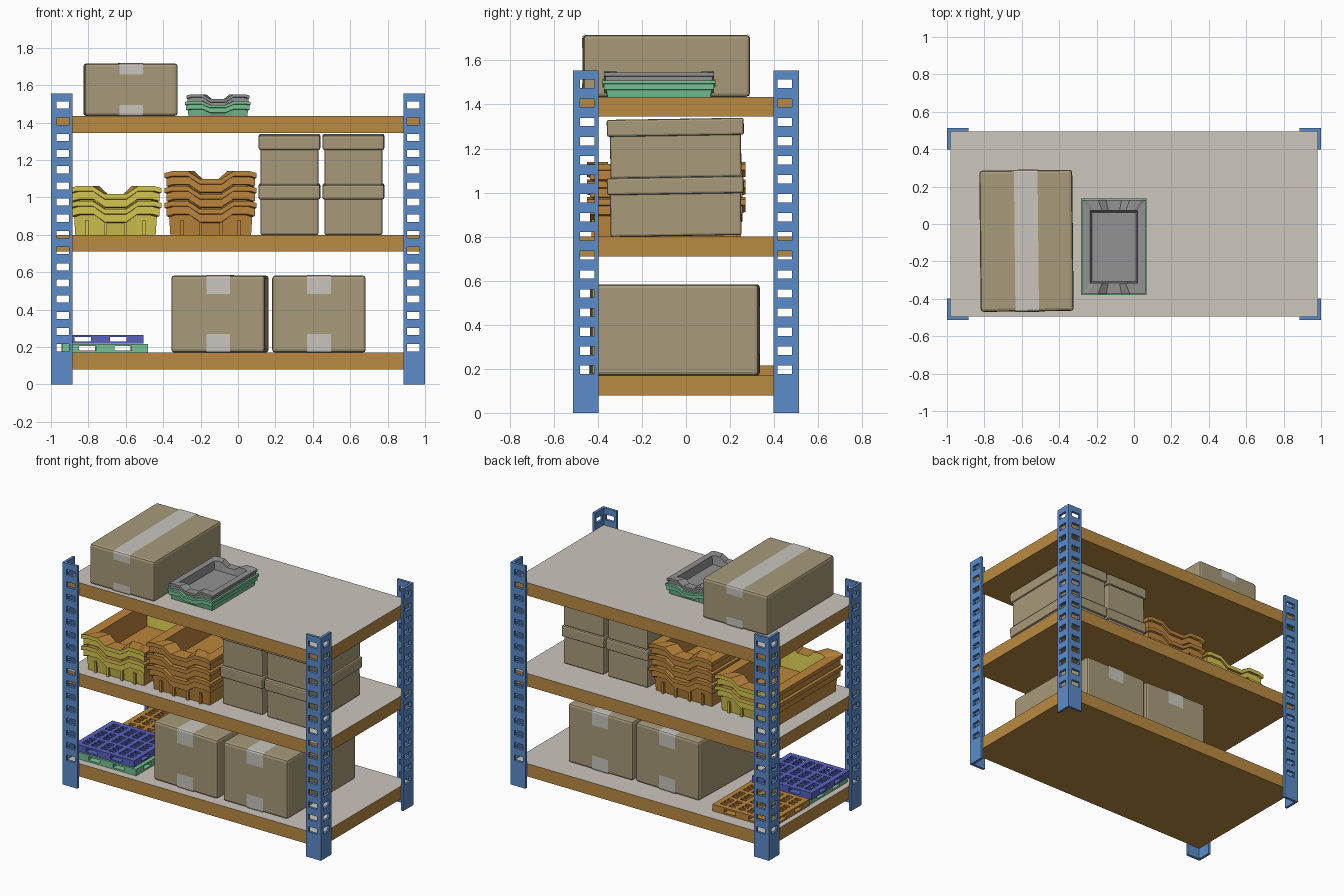
import bpy, bmesh, math
from mathutils import Matrix, Vector

if "Cube" in bpy.data.objects:
    bpy.data.objects.remove(bpy.data.objects["Cube"])


def material(name, r, g, b):
    m = bpy.data.materials.new(name)
    lin = [((c / 255 + 0.055) / 1.055) ** 2.4 for c in (r, g, b)]
    m.diffuse_color = (*lin, 1)
    m.use_nodes = True
    m.node_tree.nodes["Principled BSDF"].inputs["Base Color"].default_value = m.diffuse_color
    return m


STEEL = material("steel blue", 92, 140, 202)
WOOD = material("wood edge", 186, 138, 66)
BOARD = material("board grey beige", 204, 199, 189)
CARD = material("cardboard", 168, 154, 122)
TAPE = material("tape", 200, 197, 189)
ORANGE = material("orange plastic", 188, 134, 60)
YELLOW = material("yellow plastic", 211, 197, 80)
GREEN = material("green plastic", 118, 194, 148)
VIOLET = material("violet blue plastic", 88, 98, 190)
GREY = material("grey plastic", 146, 146, 146)


def finish(bm, name, *mats):
    bmesh.ops.recalc_face_normals(bm, faces=bm.faces)
    me = bpy.data.meshes.new(name)
    bm.to_mesh(me)
    bm.free()
    for m in mats:
        me.materials.append(m)
    ob = bpy.data.objects.new(name, me)
    bpy.context.collection.objects.link(ob)
    return ob


def add_box(bm, x0, x1, y0, y1, z0, z1):
    mat = Matrix.Translation(((x0 + x1) / 2, (y0 + y1) / 2, (z0 + z1) / 2)) @ \
        Matrix.Diagonal((abs(x1 - x0), abs(y1 - y0), abs(z1 - z0), 1))
    return bmesh.ops.create_cube(bm, size=1, matrix=mat)["verts"]


def add_plate(bm, us, vs, hole, place, thick):
    """Flat grid plate with cells removed, extruded along the vector thick."""
    g = [[bm.verts.new(place(u, v)) for v in vs] for u in us]
    faces = [bm.faces.new((g[i][j], g[i + 1][j], g[i + 1][j + 1], g[i][j + 1]))
             for i in range(len(us) - 1) for j in range(len(vs) - 1) if not hole(i, j)]
    ret = bmesh.ops.extrude_face_region(bm, geom=faces, use_keep_orig=True)
    bmesh.ops.translate(bm, vec=Vector(thick),
                        verts=[e for e in ret["geom"] if isinstance(e, bmesh.types.BMVert)])
    bmesh.ops.delete(bm, geom=[v for v in bm.verts if not v.link_faces], context="VERTS")


# slotted corner posts
slot_z = [0.0]
for k in range(16):
    c = 0.196 + k * 0.0865
    slot_z += [c - 0.019, c + 0.019]
slot_z.append(1.555)
slot_u = [0, 0.03, 0.096, 0.115]
is_slot = lambda i, j: i == 1 and j % 2 == 1
T = 0.018
for sx, side in ((-1, "left"), (1, "right")):
    for sy, end in ((-1, "front"), (1, "back")):
        bm = bmesh.new()
        add_plate(bm, slot_u, slot_z, is_slot,
                  lambda u, v: (sx * (1 - u), sy * 0.512, v), (0, -sy * T, 0))
        add_plate(bm, slot_u, slot_z, is_slot,
                  lambda u, v: (sx, sy * (0.512 - u), v), (-sx * T, 0, 0))
        finish(bm, f"{end}_{side}_post", STEEL)

# shelves: wooden edge, pale top
for name, top in (("lower", 0.17), ("middle", 0.80), ("upper", 1.435)):
    bm = bmesh.new()
    add_box(bm, -0.982, 0.982, -0.494, 0.494, top - 0.09, top)
    bm.normal_update()
    for f in bm.faces:
        f.material_index = int(f.normal.z > 0.9)
    finish(bm, f"{name}_shelf", WOOD, BOARD)


# taped cartons
def carton(name, x, y, z, w, d, h, turn, drop):
    M = Matrix.Translation((x, y, z)) @ Matrix.Rotation(math.radians(turn), 4, "Z")
    bm = bmesh.new()
    add_box(bm, -w / 2, w / 2, -d / 2, d / 2, 0, h)
    bmesh.ops.bevel(bm, geom=bm.edges[:], offset=0.016, segments=2, profile=0.5, affect="EDGES")
    bm.transform(M)
    finish(bm, name, CARD)
    bm = bmesh.new()
    e, c, tw = d / 2 + 0.003, 0.012, 0.063
    half = [(-e, h - drop), (-e, h - c), (-e + c / 3, h - c / 3 + 0.002), (-e + c, h + 0.003)]
    path = half + [(-a, b) for a, b in reversed(half)]
    for flip in (False, True):
        pts = [(a, h - b if flip else b) for a, b in path]
        rows = [[bm.verts.new((s * tw, a, b)) for s in (-1, 1)] for a, b in pts]
        for p, q in zip(rows, rows[1:]):
            bm.faces.new((p[0], p[1], q[1], q[0]))
    bm.transform(M)
    finish(bm, name + "_tape", TAPE)


carton("upper_carton", -0.575, -0.09, 1.435, 0.497, 0.755, 0.281, 0.6, 0.06)
carton("lower_left_carton", -0.096, -0.05, 0.17, 0.5, 0.76, 0.412, -1.6, 0.1)
carton("lower_right_carton", 0.433, -0.05, 0.17, 0.5, 0.76, 0.412, 0, 0.1)


# lidded archive boxes, two stacks of two, tilted slightly
for cx, col in ((0.275, "left"), (0.617, "right")):
    for k, row in enumerate(("bottom", "top")):
        M = Matrix.Translation((cx, -0.045, 0.803 + k * 0.265)) @ Matrix.Rotation(math.radians(0.9), 4, "X")
        for part, w, d, z0, z1 in (("body", 0.31, 0.595, 0, 0.24), ("lid", 0.33, 0.622, 0.19, 0.267)):
            bm = bmesh.new()
            add_box(bm, -w / 2, w / 2, -d / 2, d / 2, z0, z1)
            bmesh.ops.bevel(bm, geom=bm.edges[:], offset=0.01, segments=2, profile=0.5, affect="EDGES")
            bm.transform(M)
            finish(bm, f"{row}_{col}_archive_box_{part}", CARD)


# open stacking crate with dipped end walls
def crate(name, x0, x1, y0, y1, z, h, s, dip, mats, ribs=True):
    cx, cy, hw, hd = (x0 + x1) / 2, (y0 + y1) / 2, (x1 - x0) / 2, (y1 - y0) / 2
    us = (-1, -0.85, -0.5, -0.24, 0.24, 0.5, 0.85, 1)
    dips = (0.25, 0, 0, 1, 1, 0, 0, 0.25)
    # inset in x, inset in y, height, dip share
    prof = [(0.03, 0.04, 0, 0), (0.024, 0.03, h - 0.075 * s, 1), (0.01, 0.014, h - 0.07 * s, 1),
            (0.01, 0.014, h - 0.03 * s, 1), (0, 0, h - 0.026 * s, 1), (0, 0, h, 1),
            (0.07, 0.095, h, 1), (0.085, 0.11, 0.02, 0)]
    bm = bmesh.new()
    rings = []
    for ix, iy, hz, share in prof:
        w, d = hw - ix * s, hd - iy * s
        front = [(cx + u * w, cy - d, z + hz - dip * q * share) for u, q in zip(us, dips)]
        back = [(cx + u * w, cy + d, z + hz - dip * q * share) for u, q in zip(us, dips)]
        rings.append([bm.verts.new(p) for p in front + back[::-1]])
    n = len(rings[0])
    for a, b in zip(rings, rings[1:]):
        for i in range(n):
            bm.faces.new((a[i], a[(i + 1) % n], b[(i + 1) % n], b[i]))
    bm.faces.new(rings[0])
    bm.faces.new(rings[-1])
    if ribs:
        for u in (-0.62, -0.22, 0.22, 0.62):
            for sy in (-1, 1):
                add_box(bm, cx + u * hw - 0.008, cx + u * hw + 0.008, cy + sy * (hd - 0.02 * s),
                        cy + sy * (hd - 0.06 * s), z, z + h - dip - 0.06 * s)
    bmesh.ops.recalc_face_normals(bm, faces=bm.faces)
    if len(mats) > 1:  # end faces take the second colour
        for f in bm.faces:
            f.material_index = int(abs(f.normal.y) > 0.7)
    finish(bm, name, *mats)


for k in range(3):
    crate(f"orange_crate_{k + 1}", -0.392, 0.1, -0.45, 0.27, 0.80 + 0.08 * k, 0.18, 1, 0.042, [ORANGE], k == 0)
for k in range(2):
    crate(f"yellow_crate_{k + 1}", -0.9, -0.41, -0.45, 0.27, 0.80 + 0.08 * k, 0.18, 1, 0.042,
          [ORANGE, YELLOW], k == 0)
crate("green_tray", -0.283, 0.068, -0.38, 0.135, 1.435, 0.08, 0.6, 0.02, [GREEN], False)
crate("grey_tray", -0.276, 0.061, -0.373, 0.128, 1.47, 0.081, 0.6, 0.026, [GREY], False)


# plastic pallets with slotted decks and fork openings
def pallet(name, x0, y0, z, mat):
    W, D, H = 0.46, 0.42, 0.046

    def lines(size, groups, slots):
        out, border = [0.0], 0.035
        pitch = (size - 2 * border + 0.03) / groups
        for g in range(groups):
            a, cell = border + g * pitch, (pitch - 0.03) / (slots + (slots - 1) * 0.5)
            for k in range(slots):
                out += [a + k * cell * 1.5, a + k * cell * 1.5 + cell]
        return out + [size]

    us, vs = lines(W, 3, 2), lines(D, 3, 3)
    bm = bmesh.new()
    add_plate(bm, us, vs, lambda i, j: i % 2 == 1 and j % 2 == 1,
              lambda u, v: (x0 + u, y0 + v, z + H - 0.011), (0, 0, 0.011))
    add_plate(bm, (0, 0.06, 0.2, 0.26, 0.4, W), (0, 0.06, 0.18, 0.24, 0.36, D),
              lambda i, j: i % 2 == 1 and j % 2 == 1,
              lambda u, v: (x0 + u, y0 + v, z), (0, 0, 0.011))
    for a, b in ((0, 0.09), (0.18, 0.28), (0.37, W)):
        for c, d in ((0, 0.085), (0.165, 0.255), (0.335, D)):
            add_box(bm, x0 + a, x0 + b, y0 + c, y0 + d, z + 0.01, z + H - 0.01)
    finish(bm, name, mat)


pallet("green_pallet", -0.94, -0.44, 0.17, GREEN)
pallet("blue_pallet", -0.965, -0.43, 0.218, VIOLET)
pallet("orange_pallet", -0.945, -0.018, 0.17, ORANGE)
